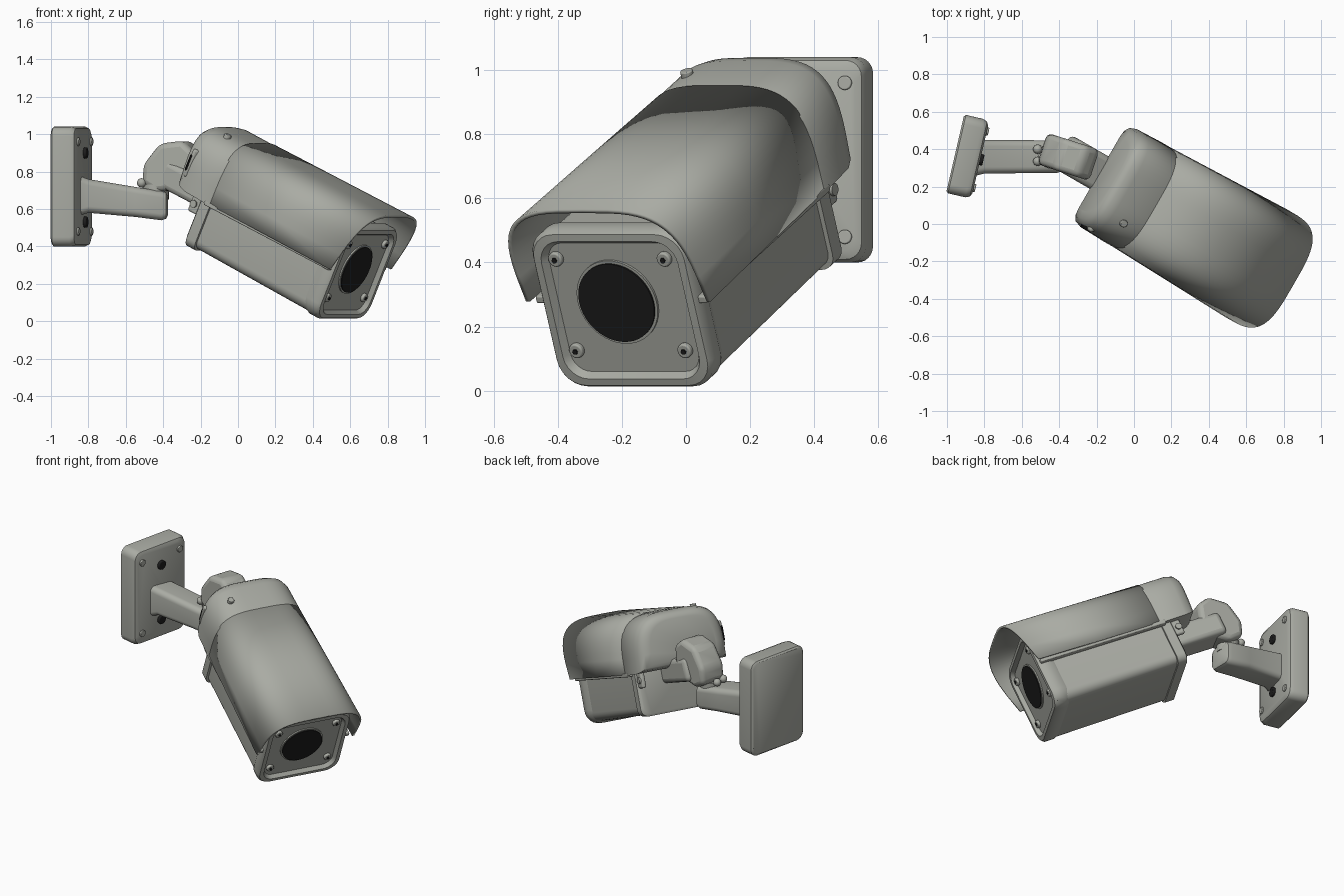
import bpy, bmesh
from math import radians, sin, cos, pi, copysign
from mathutils import Matrix, Vector

cube = bpy.data.objects.get("Cube")
if cube:
    bpy.data.objects.remove(cube)


def material(name, rgb):
    m = bpy.data.materials.new(name)
    m.use_nodes = True
    m.diffuse_color = (*rgb, 1)
    m.node_tree.nodes["Principled BSDF"].inputs["Base Color"].default_value = (*rgb, 1)
    return m


GREY = material("warm grey paint", (0.40, 0.41, 0.37))
BLACK = material("black glass", (0.012, 0.012, 0.012))

# Local frames: x forward, y left, z up
CAM = (Matrix.Translation((0.65, -0.208, 0.27))
       @ Matrix.Rotation(radians(-30), 4, 'Z') @ Matrix.Rotation(radians(24.5), 4, 'Y'))
WALL = Matrix.Translation((-0.888, 0.36, 0.72)) @ Matrix.Rotation(radians(-13), 4, 'Z')
WORLD = Matrix.Identity(4)


def finish(name, bm, frame, mat=GREY, bevel=0.0, angle=38):
    bmesh.ops.recalc_face_normals(bm, faces=bm.faces)
    bm.transform(frame)
    mesh = bpy.data.meshes.new(name)
    bm.to_mesh(mesh)
    bm.free()
    mesh.materials.append(mat)
    ob = bpy.data.objects.new(name, mesh)
    bpy.context.collection.objects.link(ob)
    bpy.ops.object.select_all(action='DESELECT')
    ob.select_set(True)
    bpy.context.view_layer.objects.active = ob
    bpy.ops.object.shade_smooth_by_angle(angle=radians(angle))
    if bevel:
        mod = ob.modifiers.new("soft edges", 'BEVEL')
        mod.width, mod.segments, mod.limit_method = bevel, 3, 'ANGLE'
    return ob


def loft(name, rings, frame, mat=GREY, closed=True, angle=38):
    bm = bmesh.new()
    loops = [[bm.verts.new(p) for p in ring] for ring in rings]
    n = len(loops[0])
    for lo, hi in zip(loops, loops[1:]):
        for i in range(n if closed else n - 1):
            j = (i + 1) % n
            bm.faces.new((lo[i], lo[j], hi[j], hi[i]))
    if closed:
        bm.faces.new(loops[0])
        bm.faces.new(loops[-1])
    return finish(name, bm, frame, mat, angle=angle)


def round_rect(x, hw, hh, r, y=0.0, z=0.0, steps=6):
    pts = []
    for k, (sy, sz) in enumerate([(1, 1), (-1, 1), (-1, -1), (1, -1)]):
        for i in range(steps + 1):
            t = (k + i / steps) * pi / 2
            pts.append(Vector((x, y + sy * (hw - r) + r * cos(t), z + sz * (hh - r) + r * sin(t))))
    return pts


def arch(x, w, h, slant=0.0, base=0.01, steps=32):
    pts = []
    for i in range(steps + 1):
        t = pi * i / steps
        c = cos(t)
        z = base + h * abs(sin(t)) ** 0.55
        pts.append(Vector((x + slant * z, copysign(abs(c) ** 0.55, c) * w, z)))
    return pts


def box(name, centre, size, frame, bevel=0.01, mat=GREY):
    bm = bmesh.new()
    bmesh.ops.create_cube(bm, size=1)
    bm.transform(Matrix.Translation(centre) @ Matrix.Diagonal((*size, 1)))
    return finish(name, bm, frame, mat, bevel)


def disc(name, centre, r, depth, frame, mat=GREY, turn=None, sides=24, bevel=0.0):
    bm = bmesh.new()
    bmesh.ops.create_cone(bm, cap_ends=True, segments=sides, radius1=r, radius2=r, depth=depth)
    turn = turn or Matrix.Rotation(pi / 2, 4, 'Y')
    bm.transform(Matrix.Translation(centre) @ turn)
    return finish(name, bm, frame, mat, bevel)


# Camera housing with rear flange
loft("housing", [round_rect(-0.88, 0.26, 0.235, 0.05, z=-0.02),
                 round_rect(-0.06, 0.265, 0.25, 0.06, z=-0.025)], CAM)
loft("rear_flange", [round_rect(-0.91, 0.26, 0.225, 0.05, z=-0.025),
                     round_rect(-0.90, 0.275, 0.24, 0.05, z=-0.025),
                     round_rect(-0.84, 0.275, 0.24, 0.05, z=-0.025)], CAM)

# Front bezel with recessed face
loft("front_bezel", [round_rect(x, w, h, r, z=-0.02) for x, w, h, r in (
    (-0.11, 0.262, 0.25, 0.07), (-0.07, 0.28, 0.268, 0.09), (-0.015, 0.28, 0.268, 0.09),
    (0.0, 0.27, 0.258, 0.085), (0.002, 0.245, 0.235, 0.075), (-0.022, 0.23, 0.22, 0.06))], CAM)

# Lens window and its ring
disc("lens_ring", (-0.02, -0.015, 0), 0.142, 0.012, CAM, sides=48)
disc("lens_glass", (-0.012, -0.015, 0), 0.133, 0.008, CAM, BLACK, sides=48)
for y in (-0.2, 0.19):
    for z in (-0.165, 0.148):
        disc("face_screw", (-0.015, y, z), 0.024, 0.02, CAM, bevel=0.005)
        disc("face_screw_socket", (-0.003, y, z), 0.009, 0.006, CAM, BLACK, sides=6)

# Sun shield shell, open below and in front
shield = loft("sun_shield", [arch(-0.84, 0.298, 0.35), arch(-0.4, 0.312, 0.35),
                             arch(0.0, 0.325, 0.35, slant=0.25)], CAM, closed=False)
shell = shield.modifiers.new("shell", 'SOLIDIFY')
shell.thickness, shell.offset = 0.014, 0

# Rear cap of the shield
loft("shield_cap", [arch(x, w, h, s, b) for x, w, h, s, b in (
    (-0.82, 0.298, 0.35, 0, 0.01), (-0.83, 0.307, 0.357, 0, 0.005),
    (-1.0, 0.302, 0.355, -0.08, 0.01), (-1.045, 0.288, 0.335, -0.08, 0.02),
    (-1.07, 0.26, 0.30, -0.08, 0.035), (-1.08, 0.22, 0.26, -0.08, 0.05))], CAM, angle=45)
disc("cap_screw", (-0.95, -0.17, 0.353), 0.02, 0.03, CAM, turn=WORLD, bevel=0.004)

# Side rails, hinge tabs and their screws
ACROSS = Matrix.Rotation(pi / 2, 4, 'X')
for side, s in (("left", 1), ("right", -1)):
    box(side + "_rail", (-0.44, s * 0.287, 0.008), (0.85, 0.04, 0.026), CAM, 0.006)
    box(side + "_hinge_tab", (-0.93, s * 0.25, -0.03), (0.07, 0.03, 0.11), CAM, 0.012)
    disc(side + "_hinge_screw", (-0.94, s * 0.265, -0.035), 0.02, 0.02, CAM, turn=ACROSS)

# Cable latch on the rear right corner of the cap
CORNER = CAM @ Matrix.Translation((-1.03, -0.275, 0.16)) @ Matrix.Rotation(radians(45), 4, 'Z')
box("latch", (0, 0, 0), (0.05, 0.03, 0.16), CORNER, 0.012)
box("latch_slot", (-0.022, 0, 0), (0.014, 0.02, 0.09), CORNER, 0.004, BLACK)

# Neck joining camera to the elbow
box("neck", (-1.08, 0, -0.01), (0.42, 0.2, 0.15), CAM, 0.03)

# Elbow block, an extruded side profile
PROFILE = [(-.50, .74), (-.49, .84), (-.40, .95), (-.27, .965),
           (-.20, .90), (-.22, .76), (-.33, .70), (-.42, .69)]
bm = bmesh.new()
face = bm.faces.new([bm.verts.new((x + 0.37, -0.088, z)) for x, z in PROFILE])
out = bmesh.ops.extrude_face_region(bm, geom=[face])
bmesh.ops.translate(bm, vec=(0, 0.176, 0),
                    verts=[v for v in out["geom"] if isinstance(v, bmesh.types.BMVert)])
ELBOW = Matrix.Translation((-0.37, 0.365, 0)) @ Matrix.Rotation(radians(-18), 4, 'Z')
finish("elbow", bm, ELBOW, bevel=0.03)
for y in (0.335, 0.40):
    bm = bmesh.new()
    bmesh.ops.create_uvsphere(bm, u_segments=16, v_segments=10, radius=0.025)
    finish("pivot_bolt", bm, Matrix.Translation((-0.515, y, 0.74)))
disc("pivot_pin", (-0.44, 0.365, 0.69), 0.07, 0.08, WORLD, turn=WORLD)

# Wall arm
loft("wall_arm", [round_rect(x, w, h, 0.035, 0.36, z) for x, w, h, z in (
    (-0.86, 0.105, 0.11, 0.672), (-0.80, 0.09, 0.09, 0.67), (-0.55, 0.088, 0.08, 0.638),
    (-0.41, 0.086, 0.078, 0.618), (-0.385, 0.078, 0.07, 0.618),
    (-0.375, 0.06, 0.052, 0.618))], WORLD)

# Wall plate with corner screws and dark cable plugs
loft("wall_plate", [round_rect(x, w, h, 0.05) for x, w, h in (
    (-0.07, 0.205, 0.31), (-0.06, 0.215, 0.32), (0.035, 0.215, 0.32),
    (0.058, 0.205, 0.31), (0.068, 0.185, 0.29))], WALL)
for y in (-0.155, 0.155):
    for z in (-0.24, 0.24):
        disc("plate_screw", (0.07, y, z), 0.022, 0.016, WALL, bevel=0.004)
for z in (-0.19, 0.18):
    disc("cable_plug", (0.075, 0, z), 0.03, 0.02, WALL, BLACK, bevel=0.006)
